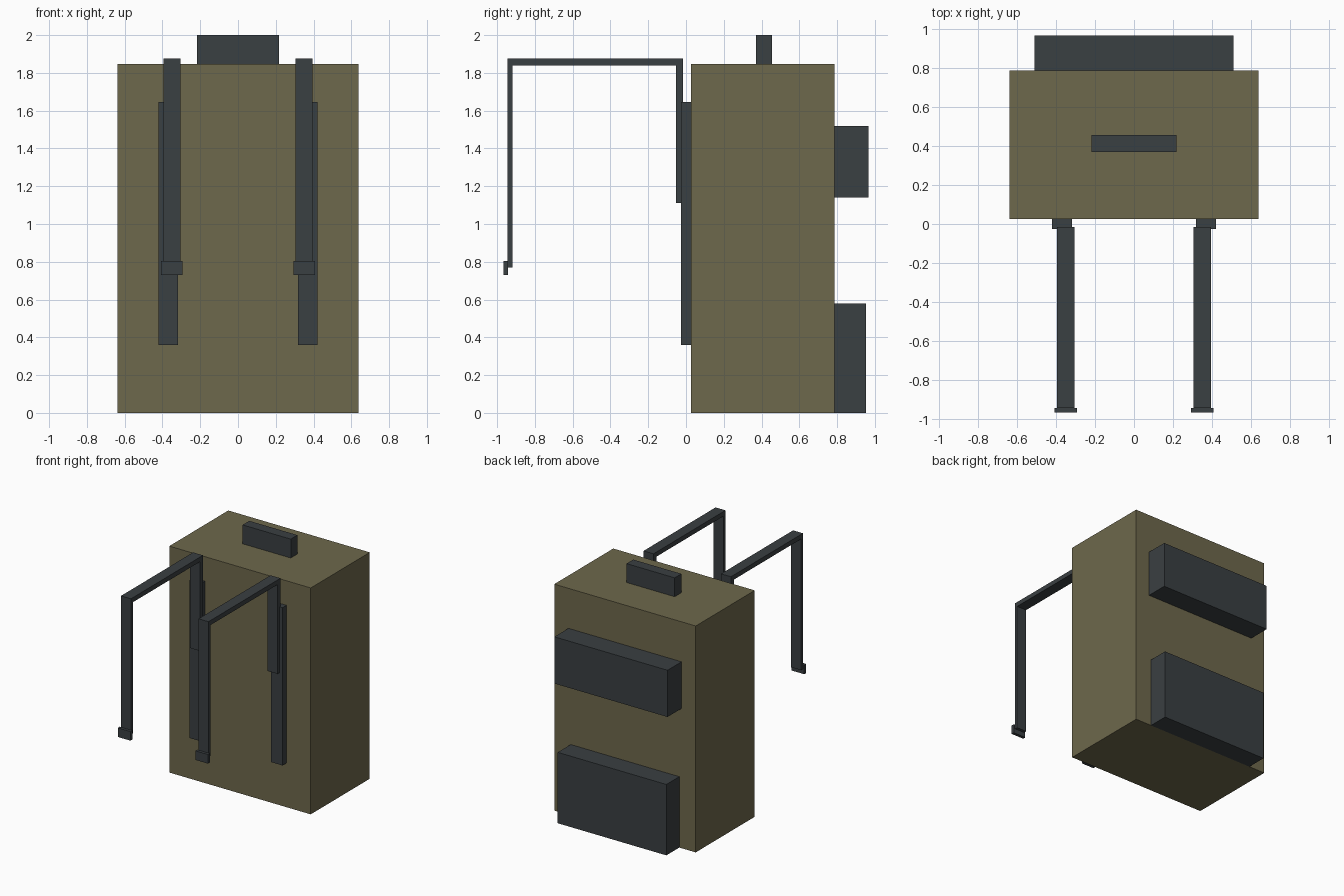
import bpy, bmesh

if "Cube" in bpy.data.objects:
    bpy.data.objects.remove(bpy.data.objects["Cube"])


def material(name, rgb):
    m = bpy.data.materials.new(name)
    m.diffuse_color = (*rgb, 1)
    m.use_nodes = True
    m.node_tree.nodes["Principled BSDF"].inputs["Base Color"].default_value = m.diffuse_color
    return m


OLIVE = material("olive_canvas", (0.155, 0.138, 0.072))
DARK = material("dark_webbing", (0.042, 0.05, 0.054))


def extrude_x(name, x0, x1, profile, mat, mirror=False):
    """Extrude a (y, z) profile from x0 to x1, optionally mirrored across x = 0."""
    bm = bmesh.new()
    face = bm.faces.new([bm.verts.new((x0, y, z)) for y, z in profile])
    ext = bmesh.ops.extrude_face_region(bm, geom=[face])
    verts = [g for g in ext["geom"] if isinstance(g, bmesh.types.BMVert)]
    bmesh.ops.translate(bm, verts=verts, vec=(x1 - x0, 0, 0))
    bmesh.ops.recalc_face_normals(bm, faces=bm.faces)
    mesh = bpy.data.meshes.new(name)
    bm.to_mesh(mesh)
    bm.free()
    mesh.materials.append(mat)
    ob = bpy.data.objects.new(name, mesh)
    bpy.context.collection.objects.link(ob)
    if mirror:
        ob.modifiers.new("mirror", "MIRROR").use_axis[0] = True
    return ob


def box(name, x, y, z, mat, mirror=False):
    profile = [(y[0], z[0]), (y[1], z[0]), (y[1], z[1]), (y[0], z[1])]
    return extrude_x(name, x[0], x[1], profile, mat, mirror)


# Main bag and carry handle
box("bag_body", (-0.638, 0.638), (0.026, 0.786), (0, 1.846), OLIVE)
box("top_handle", (-0.217, 0.217), (0.37, 0.456), (1.846, 2.0), DARK)

# Pockets on the back
box("upper_pocket", (-0.51, 0.51), (0.786, 0.967), (1.139, 1.52), DARK)
box("lower_pocket", (-0.49, 0.49), (0.786, 0.953), (0, 0.578), DARK)

# Pads lying against the bag
box("strap_pads", (0.317, 0.42), (-0.026, 0.026), (0.36, 1.646), DARK, True)

# Shoulder straps: up from the pad, forward, then down
arm = [(-0.053, 1.11), (-0.016, 1.11), (-0.016, 1.876), (-0.944, 1.876),
       (-0.944, 0.77), (-0.918, 0.77), (-0.918, 1.838), (-0.053, 1.838)]
extrude_x("shoulder_straps", 0.305, 0.394, arm, DARK, True)

# Buckles at the strap ends
box("strap_buckles", (0.293, 0.407), (-0.967, -0.942), (0.731, 0.805), DARK, True)
